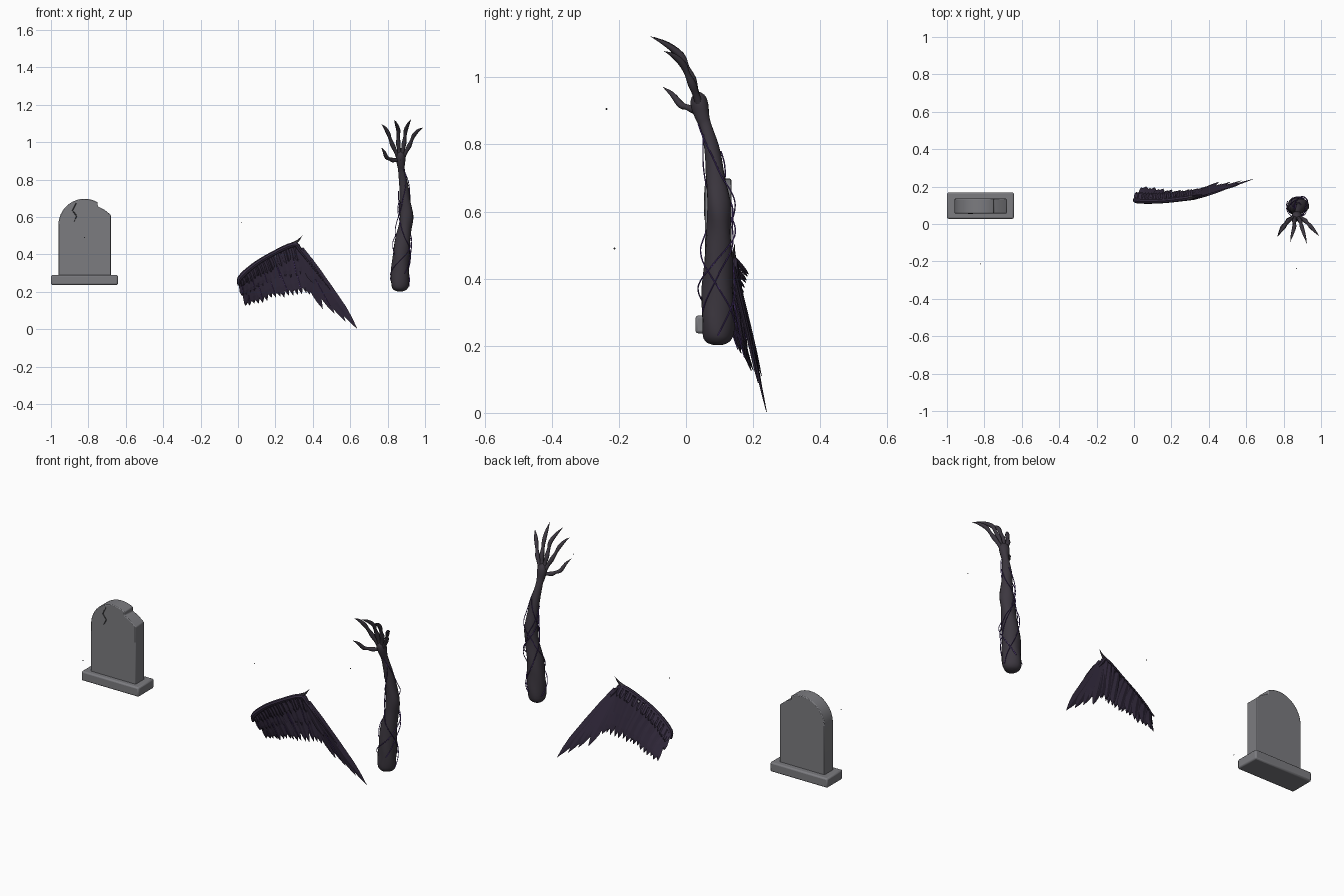
import bpy, bmesh, math, random
from mathutils import Vector

if "Cube" in bpy.data.objects:
    bpy.data.objects.remove(bpy.data.objects["Cube"])
random.seed(4)


def material(name, c):
    m = bpy.data.materials.new(name)
    m.diffuse_color = (*c, 1)
    m.use_nodes = True
    m.node_tree.nodes["Principled BSDF"].inputs["Base Color"].default_value = m.diffuse_color
    return m


DARK = material("charred_skin", (0.045, 0.038, 0.05))
FEATHER = material("dark_feather", (0.035, 0.025, 0.05))
PURPLE = material("purple_vein", (0.10, 0.05, 0.24))
BLACK = material("crack_black", (0.06, 0.06, 0.065))
STONE = material("stone", (0.2, 0.2, 0.215))


def finish(bm, name, mat, smooth=None, bevel=0):
    bmesh.ops.recalc_face_normals(bm, faces=bm.faces)
    me = bpy.data.meshes.new(name)
    bm.to_mesh(me)
    bm.free()
    ob = bpy.data.objects.new(name, me)
    bpy.context.collection.objects.link(ob)
    me.materials.append(mat)
    if bevel:
        b = ob.modifiers.new("bevel", 'BEVEL')
        b.width, b.segments = bevel, 2
    if smooth:
        bpy.ops.object.select_all(action='DESELECT')
        ob.select_set(True)
        bpy.context.view_layer.objects.active = ob
        bpy.ops.object.shade_smooth_by_angle(angle=math.radians(smooth))
    return ob


def spline(pts, sub):
    """Catmull-Rom through (x, y, z, r) points."""
    p = [Vector(q) for q in pts]
    p = [p[0]] + p + [p[-1]]
    out = []
    for i in range(1, len(p) - 2):
        a, b, c, d = p[i - 1:i + 3]
        for k in range(sub):
            t = k / sub
            out.append(0.5 * (2 * b + (c - a) * t + (2 * a - 5 * b + 4 * c - d) * t * t
                              + (3 * b - a - 3 * c + d) * t ** 3))
    return out + [p[-1]]


def tube(bm, pts, sides=8, sub=4, lump=0):
    path = spline(pts, sub)
    rings, side = [], Vector((1, 0.02, 0.01))
    for i, q in enumerate(path):
        t = (path[min(i + 1, len(path) - 1)] - path[max(i - 1, 0)]).to_3d().normalized()
        side = side - t * side.dot(t)
        if side.length < 0.1:
            side = t.orthogonal()
        side.normalize()
        up = t.cross(side)
        ring = []
        for k in range(sides):
            a = 2 * math.pi * k / sides
            r = max(q.w, 0.0004) * (1 + lump * math.sin(3 * a + q.z * 35))
            ring.append(bm.verts.new(q.to_3d() + (side * math.cos(a) + up * math.sin(a)) * r))
        rings.append(ring)
    for a, b in zip(rings, rings[1:]):
        for k in range(sides):
            bm.faces.new((a[k], a[(k + 1) % sides], b[(k + 1) % sides], b[k]))
    bm.faces.new(rings[0])
    bm.faces.new(rings[-1])


def feather(bm, root, tip, width, bend=0.0, vein=None):
    """Pointed blade with a diamond cross-section."""
    root, tip = Vector(root), Vector(tip)
    axis = tip - root
    side = axis.cross(Vector((0, -1, 0))).normalized()
    nrm = side.cross(axis).normalized()
    rings, mids = [], []
    for u, w in ((0, .5), (.2, .85), (.5, 1), (.75, .9), (.88, .55), (1, .03)):
        c = root + axis * u + side * bend * math.sin(math.pi * u)
        h, t = side * width * w / 2, nrm * 0.004 * (0.2 + w)
        rings.append([bm.verts.new(v) for v in (c + h, c + t, c - h, c - t)])
        mids.append(c + Vector((0, -1, 0)) * 0.006)
    for a, b in zip(rings, rings[1:]):
        for k in range(4):
            bm.faces.new((a[k], a[(k + 1) % 4], b[(k + 1) % 4], b[k]))
    bm.faces.new(rings[0])
    bm.faces.new(rings[-1])
    if vein is not None:
        tube(vein, [(*m, 0.0015) for m in mids[1:5]], 5, 2)


def box(name, x0, x1, y0, y1, z0, z1, bevel):
    bm = bmesh.new()
    bmesh.ops.create_cube(bm, size=1)
    for v in bm.verts:
        v.co = Vector((x0 + (v.co.x + .5) * (x1 - x0), y0 + (v.co.y + .5) * (y1 - y0),
                       z0 + (v.co.z + .5) * (z1 - z0)))
    finish(bm, name, STONE, 30, bevel)


# --- gravestone: plinth, arched slab with a broken corner, crack
box("gravestone_plinth", -1, -.642, .028, .168, .237, .29, .008)
prof = [(-.96, .285)]
prof += [(-.82 + .14 * math.cos(a), .558 + .14 * math.sin(a))
         for a in (math.radians(180 - 8 * i) for i in range(16))]
prof += [(-.75, .658), (-.715, .64), (-.68, .612), (-.68, .285)]
bm = bmesh.new()
f = bm.faces.new([bm.verts.new((x, .057, z)) for x, z in prof])
ext = bmesh.ops.extrude_face_region(bm, geom=[f])
for v in ext["geom"]:
    if isinstance(v, bmesh.types.BMVert):
        v.co.y = .135
finish(bm, "gravestone_slab", STONE, 30, .004)
bm = bmesh.new()
tube(bm, [(-.865, .057, .675, .002), (-.885, .056, .635, .003), (-.862, .056, .605, .003),
          (-.878, .056, .575, .001)], 6, 1)
finish(bm, "gravestone_crack", BLACK)

# --- wing: leading bone, claw spike, feather rows
bone = spline([(.008, .125, .27, 0), (.08, .122, .338, 0), (.17, .125, .395, 0),
               (.30, .14, .455, 0), (.335, .145, .43, 0)], 10)


def bone_at(t):
    return bone[round(t * 30)].to_3d()


bm = bmesh.new()
tube(bm, [(.004, .13, .235, .006), (.012, .125, .275, .014), (.08, .122, .338, .014),
          (.17, .125, .395, .013), (.295, .14, .452, .014), (.335, .145, .42, .012),
          (.42, .165, .31, .007), (.50, .19, .20, .002)], 8, 4)
finish(bm, "wing_bone", FEATHER, 40)
bm = bmesh.new()
tube(bm, [(.295, .14, .455, .012), (.322, .142, .475, .006), (.345, .145, .503, 0)], 6, 3)
finish(bm, "wing_spike", DARK, 40)

veins, bm = bmesh.new(), bmesh.new()
N = 15
for i in range(N):                       # secondary feathers
    t = i / (N - 1)
    r = bone_at(t) + Vector((0, .012 + .003 * (i % 2), -.005))
    tip = (.04 + .325 * t, .185 + .01 * math.cos(5 * t) + .006 * (i % 2),
           .128 + .07 * t + random.uniform(-.008, .012))
    feather(bm, r, tip, .042, -.012 * (1 - t) if i else -.022, veins if i % 3 == 1 else None)
finish(bm, "wing_secondary_feathers", FEATHER)

bm = bmesh.new()
for row, (n, frac, wid, dy) in enumerate(((14, .66, .036, .004), (18, .36, .028, -.004))):
    for i in range(n):                   # covert rows
        t = i / (n - 1)
        r = bone_at(t) + Vector((0, dy, .004))
        full = Vector((.03 + .325 * t, .18, .135 + .07 * t)) - r
        feather(bm, r, r + full * (frac + random.uniform(-.04, .04)), wid, -.008 * (1 - t),
                veins if row == 0 and i % 3 == 0 else None)
for i in range(18):                      # short tufts along the back of the bone
    r = bone_at(i / 17) + Vector((0, .006, .008))
    feather(bm, r, r + Vector((.006, .04, -.05)), .022)
finish(bm, "wing_covert_feathers", FEATHER)

bm = bmesh.new()
tips = [(.385, .20, .185), (.42, .21, .165), (.453, .225, .11), (.47, .215, .14),
        (.515, .225, .085), (.575, .232, .042), (.637, .24, .003)]
for i, tip in enumerate(tips):           # long primary feathers
    u = i / 6
    feather(bm, (.315 + .025 * u, .15 - .004 * u, .43), tip, .048, .004, veins if i in (4,) else None)
for a, b in (((.335, .14, .43), (.45, .18, .24)), ((.345, .14, .42), (.52, .20, .165)),
             ((.32, .14, .43), (.41, .18, .24)), ((.41, .165, .32), (.57, .215, .09))):
    feather(bm, a, b, .045)
finish(bm, "wing_primary_feathers", FEATHER)
finish(veins, "wing_feather_veins", PURPLE, 40)

# --- arm with palm
arm = [(.865, .095, .202, .012), (.865, .095, .212, .035), (.865, .095, .24, .047),
       (.868, .095, .32, .048), (.875, .095, .43, .044), (.892, .098, .54, .036),
       (.90, .098, .61, .036), (.893, .09, .69, .029), (.885, .08, .77, .024),
       (.875, .06, .85, .018), (.872, .05, .88, .021), (.87, .042, .915, .026),
       (.87, .036, .94, .022), (.87, .032, .955, .008)]
bm = bmesh.new()
tube(bm, arm, 16, 4, .05)
finish(bm, "arm", DARK, 50)

# --- fingers and thumb, knuckled and ending in claws
fingers = {
    "finger_1": [(.858, .04, .92), (.826, .018, .985), (.802, -.015, 1.05), (.768, -.06, 1.095)],
    "finger_2": [(.864, .036, .93), (.857, .018, .995), (.857, -.015, 1.065), (.835, -.095, 1.12)],
    "finger_3": [(.876, .036, .93), (.888, .018, .995), (.897, -.015, 1.065), (.925, -.106, 1.122)],
    "finger_4": [(.882, .04, .92), (.915, .018, .98), (.942, -.01, 1.04), (.99, -.065, 1.078)],
    "thumb": [(.865, .045, .905), (.825, .02, .905), (.795, -.015, .918), (.766, -.07, .972)],
}
for name, p in fingers.items():
    p = [Vector(v) for v in p]
    pts = [(*p[0], .013), (*p[0].lerp(p[1], .5), .010), (*p[1], .0125), (*p[1].lerp(p[2], .5), .0085),
           (*p[2], .011), (*(p[2].lerp(p[3], .5) + Vector((0, 0, .006))), .0075), (*p[3], 0)]
    bm = bmesh.new()
    tube(bm, pts, 8, 3)
    finish(bm, name, DARK, 50)

# --- thin vines winding around the arm
centre = spline(arm, 8)
bm = bmesh.new()
for i, (z0, z1, turns) in enumerate(((.23, .83, .9), (.27, .78, -1.0), (.25, .68, 1.2),
                                     (.40, .86, -.8), (.30, .74, .7))):
    pts = []
    for k in range(15):
        z = z0 + (z1 - z0) * k / 14
        c = min(centre, key=lambda q: abs(q.z - z))
        a = 1.3 * i + turns * 2 * math.pi * k / 14
        r = c.w + .004 + .006 * (1 + math.sin(k * 1.1 + i * 2)) * math.sin(math.pi * k / 14)
        pts.append((c.x + r * math.cos(a), c.y + r * math.sin(a), z, .0022))
    tube(bm, pts, 5, 3)
finish(bm, "arm_vines", PURPLE, 50)

# --- floating specks
bm = bmesh.new()
for p in ((-.82, -.213, .49), (.02, .12, .57), (.87, -.237, .906)):
    ret = bmesh.ops.create_icosphere(bm, subdivisions=1, radius=.003)
    bmesh.ops.translate(bm, verts=ret["verts"], vec=p)
finish(bm, "specks", BLACK)
